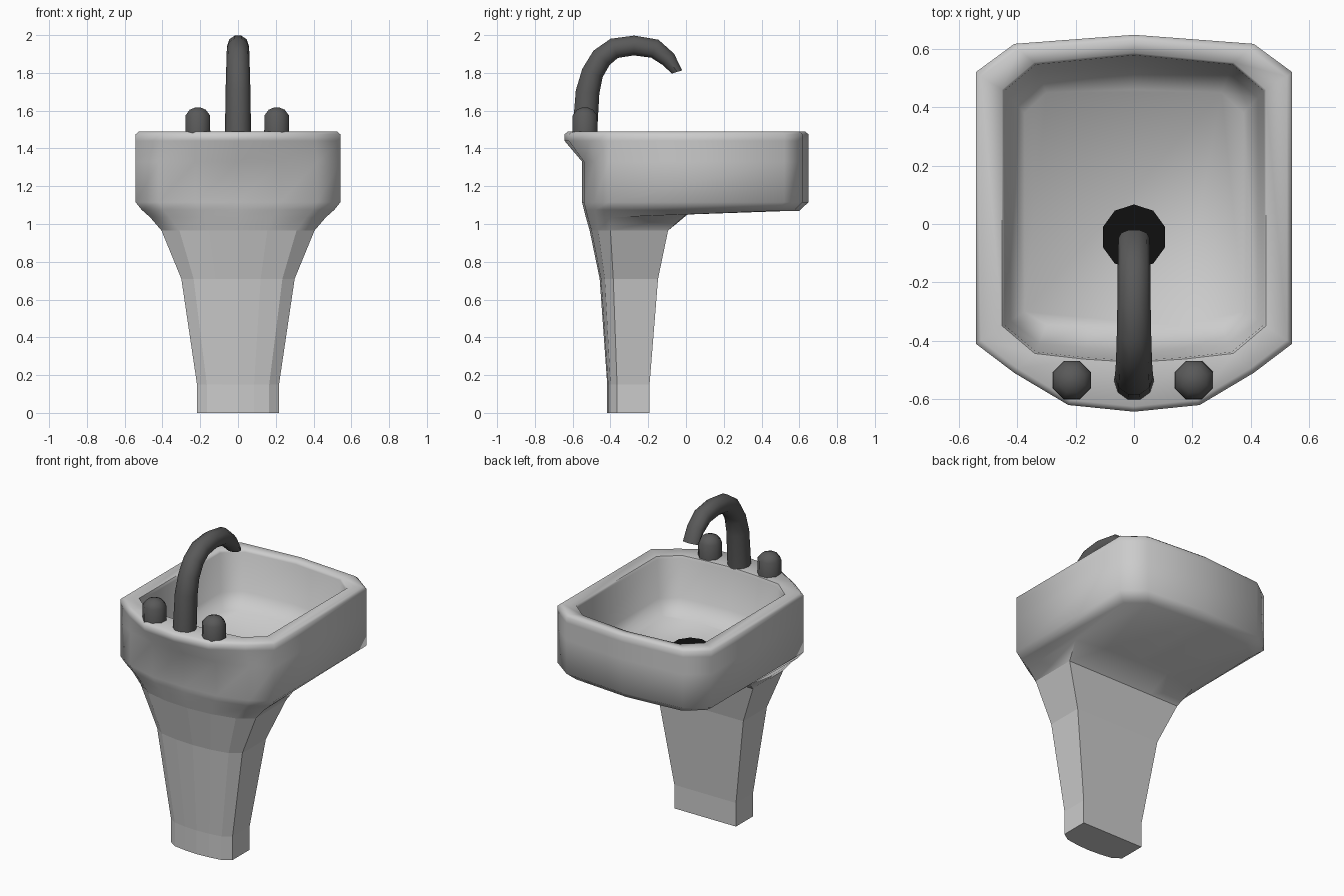
import bpy, bmesh, math
from mathutils import Vector

if "Cube" in bpy.data.objects:
    bpy.data.objects.remove(bpy.data.objects["Cube"])


def material(name, v):
    m = bpy.data.materials.new(name)
    m.diffuse_color = (v, v, v, 1)
    m.use_nodes = True
    m.node_tree.nodes["Principled BSDF"].inputs["Base Color"].default_value = m.diffuse_color
    return m


def loft(name, rings, cap_start=False, cap_end=False, mat=None, smooth=None):
    bm = bmesh.new()
    loops = [[bm.verts.new(p) for p in r] for r in rings]
    n = len(loops[0])
    for a, b in zip(loops, loops[1:]):
        for i in range(n):
            j = (i + 1) % n
            bm.faces.new((a[i], a[j], b[j], b[i]))
    if cap_start:
        bm.faces.new(loops[0])
    if cap_end:
        bm.faces.new(loops[-1])
    bmesh.ops.recalc_face_normals(bm, faces=bm.faces)
    me = bpy.data.meshes.new(name)
    bm.to_mesh(me)
    bm.free()
    ob = bpy.data.objects.new(name, me)
    bpy.context.collection.objects.link(ob)
    if mat:
        me.materials.append(mat)
    if smooth:
        bpy.ops.object.select_all(action='DESELECT')
        ob.select_set(True)
        bpy.context.view_layer.objects.active = ob
        bpy.ops.object.shade_smooth_by_angle(angle=math.radians(smooth))
    return ob


def mirrored(half, z=None):
    # half outline runs from the back centre to the front centre
    pts = [Vector((p[0], p[1], z if z is not None else p[2])) for p in half]
    return pts + [Vector((-p.x, p.y, p.z)) for p in pts[-2:0:-1]]


def circle(x, y, z, r, n, phase=0.0):
    return [Vector((x + r * math.cos(phase + math.tau * i / n),
                    y + r * math.sin(phase + math.tau * i / n), z)) for i in range(n)]


def inset(half, d):
    return [(p[0] * (1 - d / 0.54), p[1] * (1 - d / 0.64)) for p in half]


# basin outlines
rim = [(0, .648), (.41, .617), (.542, .52), (.542, -.41), (.41, -.51), (.225, -.62), (0, -.643)]
body = rim[:4] + [(.42, -.485), (.225, -.54), (0, -.55)]
inner = [(0, .578), (.337, .546), (.445, .455), (.445, -.345), (.335, -.438), (.17, -.457), (0, -.468)]
floor = [(0, .46), (.30, .45), (.375, .38), (.375, -.30), (.30, -.345), (.15, -.35), (0, -.355)]
wall = [(a[0] * .7 + b[0] * .3, a[1] * .7 + b[1] * .3) for a, b in zip(inner, floor)]
neck = [(0, -.095), (.2, -.095), (.405, -.095), (.405, -.40), (.31, -.465), (.155, -.50), (0, -.51)]
under = [(0, .60, 1.07), (.37, .57, 1.07), (.48, .48, 1.07),
         (.51, -.405, 1.075), (.395, -.48, 1.075), (.21, -.53, 1.075), (0, -.54, 1.075)]
throat = [(0, .02, 1.06), (.23, .02, 1.06), (.44, .0, 1.05),
          (.465, -.40, 1.035), (.36, -.473, 1.035), (.18, -.52, 1.035), (0, -.53, 1.035)]

# basin: inside floor, wall, rim, lip, outer body, underside down to the neck
loft("basin", [mirrored(floor, 1.14), mirrored(wall, 1.23), mirrored(inner, 1.465),
               mirrored(inset(inner, -.008), 1.482), mirrored(inset(rim, .018), 1.49),
               mirrored(rim, 1.475), mirrored(rim, 1.44), mirrored(body, 1.33),
               mirrored(body, 1.115), mirrored(under), mirrored(throat), mirrored(neck, .965)],
     cap_start=True, smooth=60)

# pedestal: faceted taper
knee = [(0, -.148), (.15, -.148), (.30, -.148), (.30, -.385), (.235, -.43), (.12, -.45), (0, -.457)]
foot = [(0, -.193), (.11, -.193), (.217, -.193), (.217, -.365), (.165, -.40), (.085, -.412), (0, -.417)]
loft("pedestal", [mirrored(neck, .965), mirrored(knee, .71), mirrored(foot, .15), mirrored(foot, 0)],
     cap_end=True)

dark = material("dark_metal", .1)
black = material("drain_black", .005)

# spout: (y, z, half width, half thickness) along the path
path = [(-.537, 1.47, .069, .069), (-.521, 1.70, .066, .066), (-.495, 1.80, .063, .061),
        (-.447, 1.88, .061, .060), (-.38, 1.93, .059, .057), (-.275, 1.945, .057, .055),
        (-.165, 1.928, .056, .054), (-.095, 1.873, .055, .045), (-.047, 1.805, .053, .030)]
rings = []
for i, (y, z, w, t) in enumerate(path):
    a, b = path[max(i - 1, 0)], path[min(i + 1, len(path) - 1)]
    d = Vector((0, b[0] - a[0], b[1] - a[1])).normalized()
    if i == 0:
        d = Vector((0, 0, 1))
    if i == len(path) - 1:
        d = Vector((0, .3, -.95)).normalized()
    nrm = Vector((0, -d.z, d.y))
    rings.append([Vector((0, y, z)) + Vector((w * math.cos(k), 0, 0)) + nrm * t * math.sin(k)
                  for k in (math.tau * j / 10 for j in range(10))])
loft("spout", rings, True, True, dark, 50)

# tap knobs
for side, x in (("left", -.213), ("right", .205)):
    loft(side + "_tap", [circle(x, -.535, z, r, 8, math.pi / 8) for z, r in
                         ((1.47, .072), (1.575, .070), (1.605, .046), (1.617, .015))],
         True, True, dark, 50)

# drain
loft("drain", [circle(0, -.045, z, .112, 10, math.pi / 10) for z in (1.13, 1.15)],
     True, True, black)
